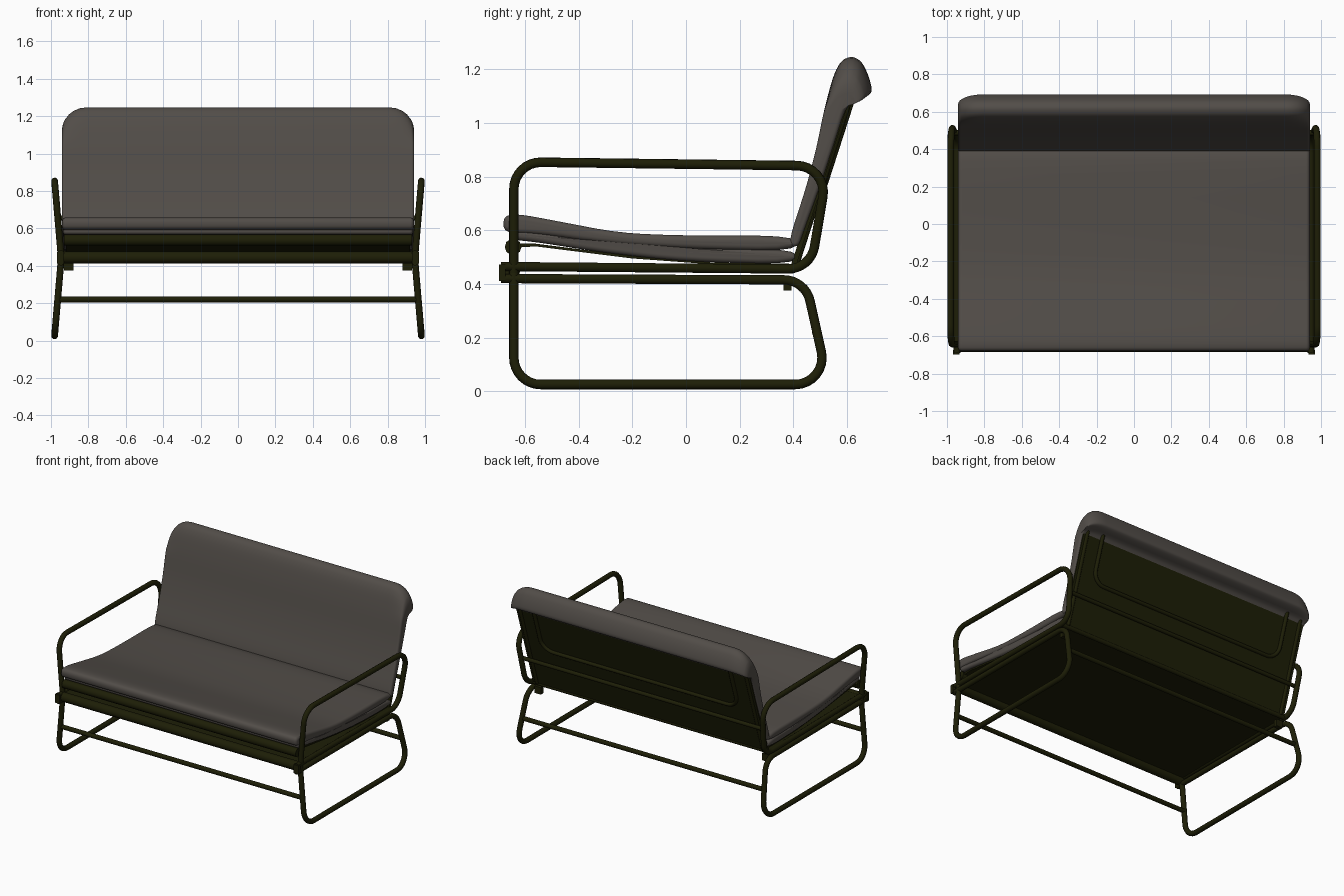
import bpy, bmesh, math
from mathutils import Vector

if "Cube" in bpy.data.objects:
    bpy.data.objects.remove(bpy.data.objects["Cube"])


def material(name, rgb):
    m = bpy.data.materials.new(name)
    m.use_nodes = True
    m.diffuse_color = (*rgb, 1)
    m.node_tree.nodes["Principled BSDF"].inputs["Base Color"].default_value = (*rgb, 1)
    return m


fabric = material("warm grey fabric", (0.084, 0.074, 0.065))
olive = material("dark olive metal", (0.0125, 0.013, 0.002))


def finish(name, mesh, mat):
    mesh.materials.clear()
    mesh.materials.append(mat)
    ob = bpy.data.objects.new(name, mesh)
    bpy.context.collection.objects.link(ob)
    bpy.ops.object.select_all(action='DESELECT')
    ob.select_set(True)
    bpy.context.view_layer.objects.active = ob
    bpy.ops.object.shade_smooth_by_angle(angle=math.radians(40))
    return ob


def fillet(points, radius, steps=8):
    """Round the inner corners of a polyline with arcs."""
    pts = [Vector(p) for p in points]
    out = [pts[0]]
    for a, b, c in zip(pts, pts[1:], pts[2:]):
        u, v = (a - b).normalized(), (c - b).normalized()
        half = u.angle(v) / 2
        centre = b + (u + v).normalized() * radius / math.sin(half)
        p = (b + u * radius / math.tan(half) - centre).normalized()
        q = (b + v * radius / math.tan(half) - centre).normalized()
        sweep = p.angle(q)
        for i in range(steps + 1):
            t = sweep * i / steps
            out.append(centre + (p * math.sin(sweep - t) + q * math.sin(t)) * radius / math.sin(sweep))
    return out + [pts[-1]]


def tube(name, points, radius, mat=olive):
    curve = bpy.data.curves.new(name, 'CURVE')
    curve.dimensions = '3D'
    curve.bevel_depth = radius
    curve.bevel_resolution = 3
    curve.use_fill_caps = True
    spline = curve.splines.new('POLY')
    spline.points.add(len(points) - 1)
    for sp, p in zip(spline.points, points):
        sp.co = (*p, 1)
    helper = bpy.data.objects.new(name + " helper", curve)
    bpy.context.collection.objects.link(helper)
    deps = bpy.context.evaluated_depsgraph_get()
    mesh = bpy.data.meshes.new_from_object(helper.evaluated_get(deps))
    bpy.data.objects.remove(helper)
    return finish(name, mesh, mat)


def box(name, centre, size, mat=olive):
    bm = bmesh.new()
    bmesh.ops.create_cube(bm, size=1)
    bmesh.ops.scale(bm, vec=size, verts=bm.verts)
    bmesh.ops.translate(bm, vec=centre, verts=bm.verts)
    mesh = bpy.data.meshes.new(name)
    bm.to_mesh(mesh)
    bm.free()
    return finish(name, mesh, mat)


def soften(pts):
    """One corner-cutting pass on a closed profile."""
    out = []
    for a, b in zip(pts, pts[1:] + pts[:1]):
        out += [a.lerp(b, 0.22), a.lerp(b, 0.78)]
    return out


def loft(name, profile, width, mat, passes=0, edge=0.0, corner=0.0):
    """Sweep a y-z profile along x with rounded ends and rounded top corners."""
    pts = [Vector(p) for p in profile]
    for _ in range(passes):
        pts = soften(pts)
    n = len(pts)
    area = sum(pts[i - 1].cross(pts[i]) for i in range(n))
    sign = 1 if area > 0 else -1
    normals = []
    for i in range(n):
        t = (pts[(i + 1) % n] - pts[i - 1]).normalized()
        normals.append(Vector((t.y, -t.x)) * sign)

    def sag(r, x):
        d = max(0.0, abs(x) - (width - r))
        return r - math.sqrt(max(0.0, r * r - d * d))

    xs = {round(width - r + r * math.sin(math.pi * i / 12), 4)
          for r in (edge, corner) for i in range(7)}
    bm = bmesh.new()
    rings = []
    for x in sorted({-x for x in xs} | xs):
        ring = []
        for p, nor in zip(pts, normals):
            q = p - nor * sag(edge, x)
            drop = sag(corner, x)
            lift = min(1.0, max(0.0, (q.y - 1.05) / 0.2))
            # the folded rear edge tucks inwards at both ends
            tuck = 4.5 * drop * max(0.0, q.x - 0.6)
            ring.append(bm.verts.new((x, q.x - tuck, q.y - drop * lift)))
        rings.append(ring)
    for a, b in zip(rings, rings[1:]):
        for i in range(n):
            bm.faces.new((a[i - 1], a[i], b[i], b[i - 1]))
    bm.faces.new(rings[0])
    bm.faces.new(rings[-1])
    bmesh.ops.recalc_face_normals(bm, faces=bm.faces)
    mesh = bpy.data.meshes.new(name)
    bm.to_mesh(mesh)
    bm.free()
    return finish(name, mesh, mat)


# Side frames: an arm loop above and a leg loop below, both splayed outwards
def splay(side, path):
    return [(side * (0.945 + 0.086 * abs(p.z - 0.44)), p.y, p.z) for p in path]


arm_path = fillet([(0, -0.69, 0.465), (0, 0.465, 0.455), (0, 0.53, 0.84),
                   (0, -0.642, 0.855), (0, -0.642, 0.44)], 0.1)
leg_path = fillet([(0, -0.69, 0.42), (0, 0.445, 0.415), (0, 0.532, 0.025),
                   (0, -0.642, 0.025), (0, -0.642, 0.44)], 0.1)
for side, label in ((1, "left"), (-1, "right")):
    tube(label + "_arm_loop", splay(side, arm_path), 0.018)
    tube(label + "_leg_loop", splay(side, leg_path), 0.018)
    box(label + "_front_bracket", (side * 0.95, -0.685, 0.442), (0.036, 0.025, 0.062))
    box(label + "_rear_clip", (side * 0.905, 0.378, 0.4), (0.05, 0.03, 0.05))
    tube(label + "_back_upright", [(side * 0.9, 0.405, 0.46), (side * 0.9, 0.502, 0.76),
                                   (side * 0.9, 0.615, 1.11)], 0.014)

# Cross bars: half length, y, z, radius
bars = {"front_leg_bar": (0.96, -0.64, 0.22, 0.016),
        "rear_leg_bar": (0.96, 0.485, 0.22, 0.016),
        "seat_front_tube": (0.93, -0.645, 0.538, 0.031),
        "base_front_tube": (0.94, -0.652, 0.445, 0.033),
        "base_rear_tube": (0.94, 0.395, 0.455, 0.016),
        "back_cross_bar": (0.96, 0.488, 0.655, 0.014)}
for name, (half, y, z, r) in bars.items():
    tube(name, [(-half, y, z), (half, y, z)], r)

# Seat: base panel, fabric sling and two cushion layers
box("seat_base_panel", (0, -0.125, 0.461), (1.88, 1.05, 0.018))
loft("seat_sling", [(-0.64, 0.535), (-0.56, 0.54), (-0.2, 0.495), (0.1, 0.473), (0.4, 0.468),
                    (0.4, 0.475), (0.1, 0.48), (-0.2, 0.505), (-0.56, 0.55), (-0.64, 0.55)],
     0.92, olive)
loft("lower_seat_cushion",
     [(-0.65, 0.565), (-0.55, 0.555), (-0.3, 0.515), (0, 0.483), (0.41, 0.473),
      (0.41, 0.53), (0, 0.535), (-0.3, 0.555), (-0.55, 0.595), (-0.65, 0.605)],
     0.935, fabric, 2, 0.018)
loft("upper_seat_cushion",
     [(-0.68, 0.59), (-0.55, 0.585), (-0.3, 0.55), (0, 0.53), (0.41, 0.522),
      (0.41, 0.58), (0, 0.58), (-0.25, 0.59), (-0.5, 0.638), (-0.62, 0.66), (-0.68, 0.655)],
     0.94, fabric, 2, 0.02)

# Backrest: padded cover folded over the top, with a rear panel and bent tube
loft("back_cushion",
     [(0.385, 0.54), (0.395, 0.6), (0.445, 0.75), (0.485, 0.9), (0.515, 1.05), (0.55, 1.18),
      (0.58, 1.235), (0.62, 1.25), (0.655, 1.23), (0.68, 1.18), (0.697, 1.115), (0.665, 1.095),
      (0.6, 1.075), (0.545, 0.9), (0.495, 0.75), (0.44, 0.6), (0.42, 0.54)],
     0.942, fabric, 2, 0.014, 0.13)
loft("back_panel", [(0.385, 0.45), (0.405, 0.45), (0.505, 0.76), (0.617, 1.11),
                    (0.597, 1.11), (0.485, 0.76)], 0.93, olive)
u_path = fillet([(-0.78, 0.63, 1.125), (-0.78, 0.517, 0.775),
                 (0.78, 0.517, 0.775), (0.78, 0.63, 1.125)], 0.09)
tube("back_bent_tube", u_path, 0.013)
